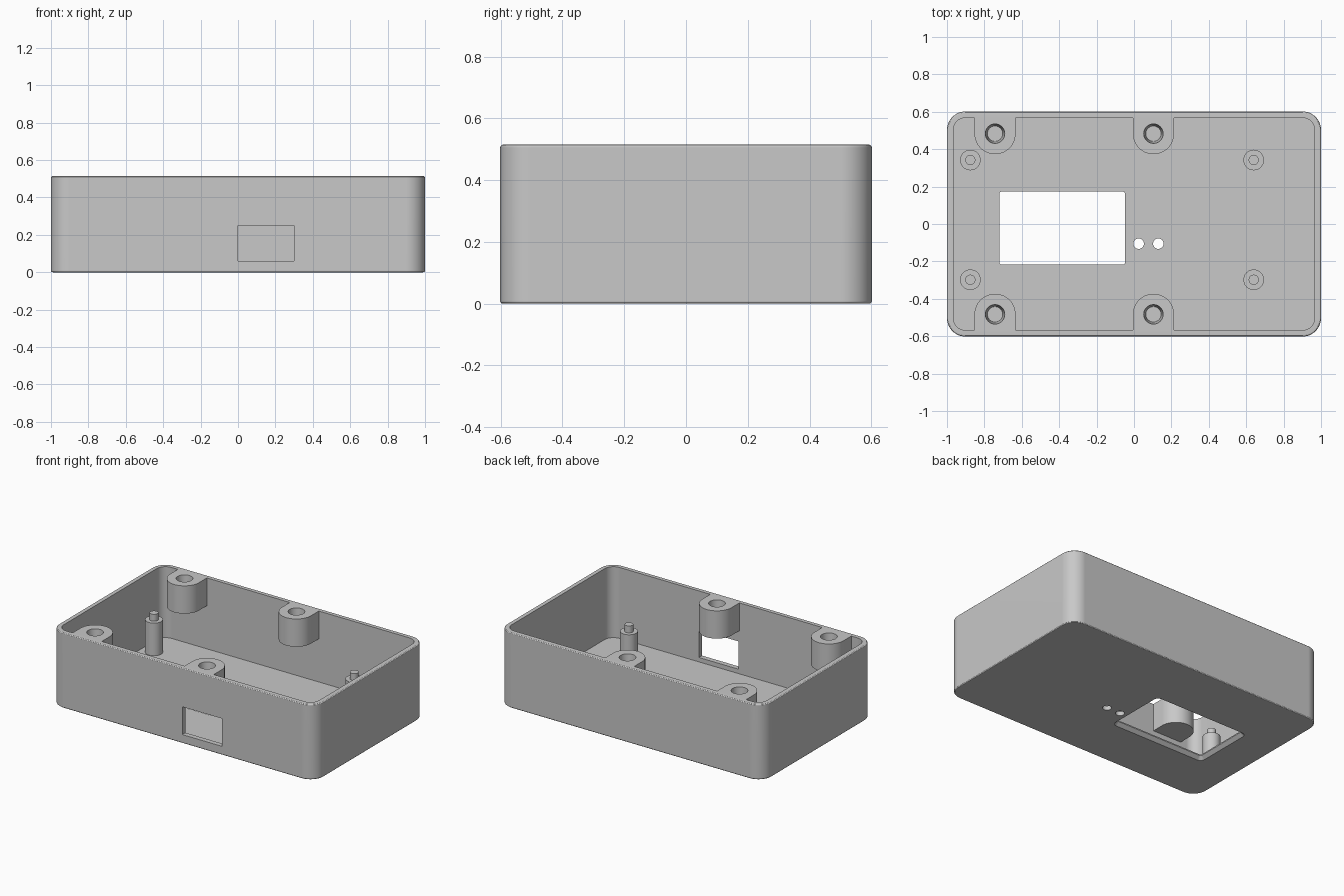
import bpy, bmesh, math
from math import cos, sin, pi, radians

if "Cube" in bpy.data.objects:
    bpy.data.objects.remove(bpy.data.objects["Cube"])

# Overall sizes
HX, HY, H = 1.0, 0.602, 0.515
WALL, FLOOR, CORNER, FILLET = 0.034, 0.03, 0.1, 0.01

grey = bpy.data.materials.new("light grey plastic")
grey.use_nodes = True
colour = (0.58, 0.58, 0.58, 1)
grey.diffuse_color = colour
grey.node_tree.nodes["Principled BSDF"].inputs["Base Color"].default_value = colour


def rounded_rect(hx, hy, r, cx=0, cy=0, steps=12):
    """Outline of a rectangle with rounded corners."""
    pts = []
    for i, (sx, sy) in enumerate([(1, 1), (-1, 1), (-1, -1), (1, -1)]):
        for k in range(steps + 1):
            a = pi / 2 * (i + k / steps)
            pts.append((cx + sx * (hx - r) + r * cos(a),
                        cy + sy * (hy - r) + r * sin(a)))
    return pts


def circle(r, cx, cy, n=40):
    return [(cx + r * cos(2 * pi * k / n), cy + r * sin(2 * pi * k / n))
            for k in range(n)]


def loft(name, rings):
    """Closed solid through (outline, z) rings, capped at both ends."""
    bm = bmesh.new()
    loops = [[bm.verts.new((x, y, z)) for x, y in pts] for pts, z in rings]
    n = len(loops[0])
    for a, b in zip(loops, loops[1:]):
        for i in range(n):
            j = (i + 1) % n
            bm.faces.new((a[i], a[j], b[j], b[i]))
    bm.faces.new(loops[0][::-1])
    bm.faces.new(loops[-1])
    bmesh.ops.recalc_face_normals(bm, faces=bm.faces)
    mesh = bpy.data.meshes.new(name)
    bm.to_mesh(mesh)
    bm.free()
    mesh.materials.append(grey)
    ob = bpy.data.objects.new(name, mesh)
    bpy.context.collection.objects.link(ob)
    return ob


def activate(ob):
    bpy.ops.object.select_all(action='DESELECT')
    ob.select_set(True)
    bpy.context.view_layer.objects.active = ob


def cut(ob, cutter):
    """Subtract the cutter and throw it away."""
    cutter.hide_render = True
    mod = ob.modifiers.new("cut", 'BOOLEAN')
    mod.operation, mod.solver, mod.object = 'DIFFERENCE', 'EXACT', cutter
    activate(ob)
    bpy.ops.object.modifier_apply(modifier=mod.name)
    bpy.data.objects.remove(cutter)


def finish(ob):
    """Smooth the round walls and keep the flat faces flat."""
    activate(ob)
    bpy.ops.object.shade_smooth_by_angle(angle=radians(20))
    mod = ob.modifiers.new("flat faces", 'WEIGHTED_NORMAL')
    mod.keep_sharp = True


def body_ring(inset):
    return rounded_rect(HX - inset, HY - inset, CORNER - inset)


# Open case: filleted outside, rim, inner walls and floor
arc = [(FILLET * (1 - sin(a)), FILLET * (1 - cos(a)))
       for a in (0, pi / 6, pi / 3, pi / 2)]
rings = [(body_ring(i), z) for i, z in arc]
rings += [(body_ring(i), H - z) for i, z in reversed(arc)]
rings += [(body_ring(WALL), H), (body_ring(WALL), FLOOR)]
case = loft("case", rings)

# Screen opening, chamfered on the underside
cx, cy, sx, sy = -0.384, -0.022, 0.336, 0.195
cut(case, loft("screen_cutter", [
    (rounded_rect(sx + g, sy + g, 0.012 + g, cx, cy, 6), z)
    for g, z in ((0.032, -0.01), (0, 0.022), (0, 0.1))]))

# Two indicator holes in the floor
for x in (0.025, 0.13):
    ring = circle(0.028, x, -0.105, 32)
    cut(case, loft("indicator_cutter", [(ring, -0.1), (ring, 0.1)]))

# Connector window in the front wall
window = [(0, -HY - 0.1), (0.3, -HY - 0.1), (0.3, -HY + 0.1), (0, -HY + 0.1)]
cut(case, loft("connector_cutter", [(window, 0.06), (window, 0.25)]))
finish(case)

# Screw bosses hanging from the side walls, flush with the rim
BOSS_R, BOSS_Y = 0.11, 0.483
for row, s in (("front", -1), ("back", 1)):
    for side, x in (("right", -0.743), ("left", 0.104)):
        outline = [(x + BOSS_R * cos(a), s * (BOSS_Y - BOSS_R * sin(a)))
                   for a in (pi * k / 24 for k in range(25))]
        wall_y = s * (HY - WALL)
        outline += [(x - BOSS_R, wall_y), (x + BOSS_R, wall_y)]
        boss = loft(f"{row}_{side}_screw_boss", [(outline, 0.325), (outline, H)])
        # Tapered blind hole
        cut(boss, loft("screw_hole_cutter", [
            (circle(r, x, s * BOSS_Y), z)
            for r, z in ((0.041, 0.36), (0.052, H), (0.052, H + 0.05))]))
        finish(boss)

# Board standoffs with locating pins
for row, y in (("front", -0.298), ("back", 0.342)):
    for side, x in (("right", -0.875), ("left", 0.64)):
        finish(loft(f"{row}_{side}_standoff", [
            (circle(r, x, y), z) for r, z in
            ((0.055, FLOOR), (0.055, 0.253), (0.027, 0.253), (0.027, 0.3))]))
